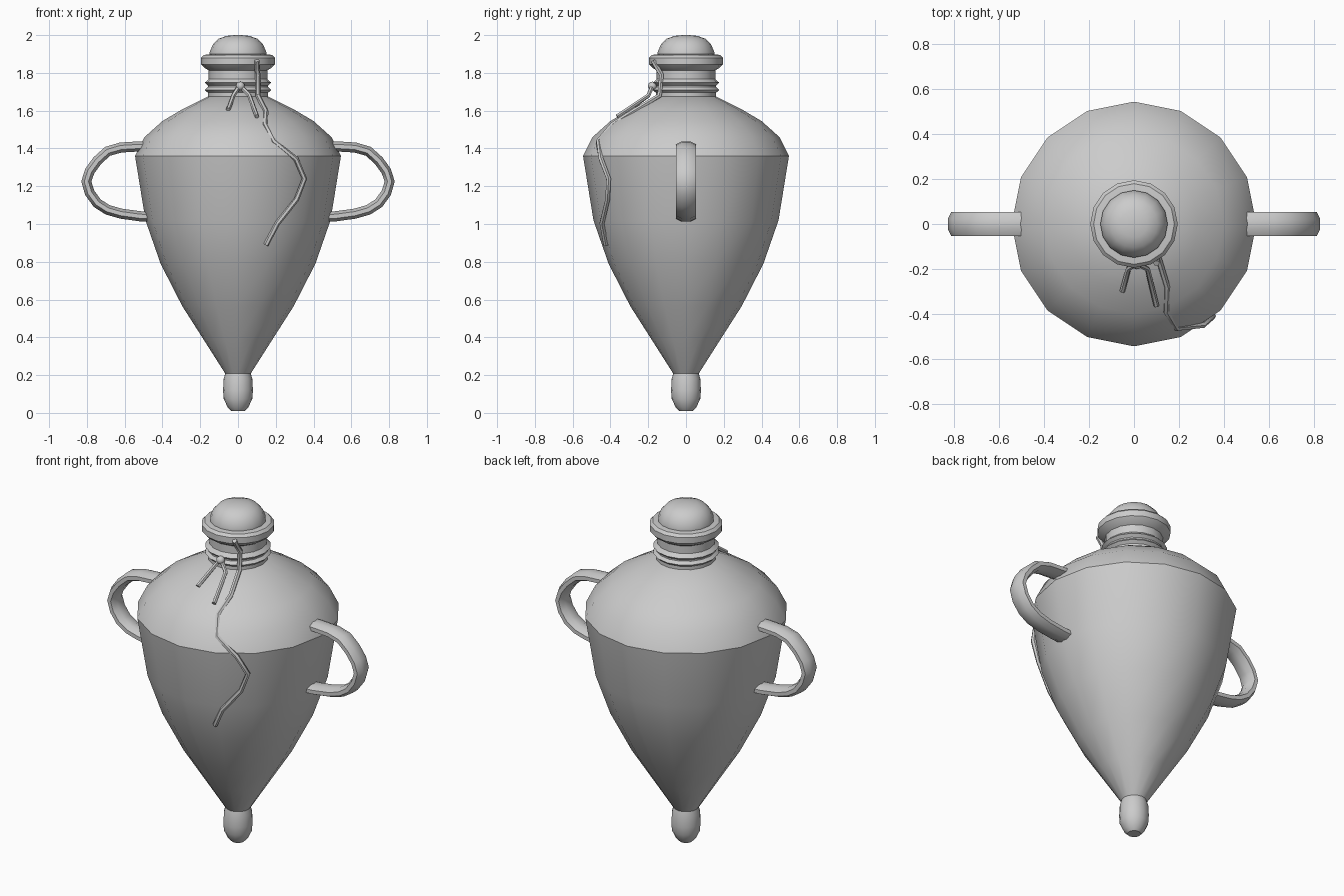
import bpy, bmesh, math
from mathutils import Vector

if "Cube" in bpy.data.objects:
    bpy.data.objects.remove(bpy.data.objects["Cube"])

clay = bpy.data.materials.new("grey clay")
clay.diffuse_color = (0.6, 0.6, 0.6, 1)
clay.use_nodes = True
clay.node_tree.nodes["Principled BSDF"].inputs["Base Color"].default_value = clay.diffuse_color


def finish(name, bm, angle=30):
    bmesh.ops.recalc_face_normals(bm, faces=bm.faces)
    me = bpy.data.meshes.new(name)
    bm.to_mesh(me)
    bm.free()
    me.materials.append(clay)
    ob = bpy.data.objects.new(name, me)
    bpy.context.collection.objects.link(ob)
    bpy.ops.object.select_all(action='DESELECT')
    ob.select_set(True)
    bpy.context.view_layer.objects.active = ob
    bpy.ops.object.shade_smooth_by_angle(angle=math.radians(angle))
    return ob


def skin(bm, rings, caps=True):
    """Bridge successive vertex rings with quads."""
    n = len(rings[0])
    for a, b in zip(rings, rings[1:]):
        for i in range(n):
            j = (i + 1) % n
            bm.faces.new((a[i], a[j], b[j], b[i]))
    if caps:
        bm.faces.new(rings[0])
        bm.faces.new(rings[-1])


def lathe(name, profile, sides=16, angle=30):
    bm = bmesh.new()
    rings = []
    for r, z in profile:
        rings.append([bm.verts.new((r * math.cos(t), r * math.sin(t), z))
                      for t in (2 * math.pi * i / sides for i in range(sides))])
    skin(bm, rings)
    return finish(name, bm, angle)


def tube(name, path, wide, thin, sides=8, side_hint=(0, 1, 0), turn=0.0):
    """Sweep an elliptical section along a path; 'wide' lies along the hint."""
    pts = [Vector(p) for p in path]
    bm = bmesh.new()
    rings = []
    for k, p in enumerate(pts):
        a = (p - pts[k - 1]).normalized() if k else Vector()
        b = (pts[k + 1] - p).normalized() if k < len(pts) - 1 else Vector()
        d = (a + b).normalized()
        u = Vector(side_hint)
        u = (u - d * u.dot(d)).normalized()
        v = d.cross(u)
        rings.append([bm.verts.new(p + u * wide * math.cos(t) + v * thin * math.sin(t))
                      for t in (2 * math.pi * i / sides + turn for i in range(sides))])
    skin(bm, rings)
    return finish(name, bm, 50)


# pointed foot knob
lathe("foot", [(0.035, 0.01), (0.055, 0.03), (0.076, 0.075), (0.079, 0.12),
               (0.076, 0.18), (0.066, 0.215)], angle=40)

# tapering body and rounded shoulder
lathe("body", [(0.06, 0.20), (0.07, 0.212), (0.18, 0.385), (0.295, 0.565), (0.41, 0.79),
               (0.49, 1.02), (0.545, 1.36)])
lathe("shoulder", [(0.545, 1.36), (0.495, 1.46), (0.40, 1.545), (0.29, 1.61), (0.16, 1.675)])

# neck with two cord rings
lathe("neck", [(0.16, 1.66), (0.16, 1.695), (0.176, 1.71), (0.16, 1.725),
               (0.16, 1.733), (0.176, 1.748), (0.155, 1.768), (0.155, 1.83)])

# flanged rim and domed stopper
lathe("rim", [(0.15, 1.81), (0.175, 1.825), (0.195, 1.845), (0.195, 1.88),
              (0.18, 1.895), (0.14, 1.90)])
lathe("stopper", [(0.15, 1.895), (0.15, 1.91), (0.133, 1.95), (0.105, 1.98),
                  (0.06, 1.996), (0.015, 2.0)])

# pair of loop handles
loop = [(0.47, 1.41), (0.52, 1.411), (0.62, 1.405), (0.69, 1.385), (0.745, 1.335),
        (0.785, 1.28), (0.803, 1.225), (0.785, 1.165), (0.745, 1.11),
        (0.69, 1.075), (0.62, 1.055), (0.52, 1.041), (0.45, 1.038)]
for side, label in ((1, "right"), (-1, "left")):
    tube("handle_" + label, [(side * x, 0, z) for x, z in loop], 0.058, 0.029,
         turn=math.pi / 8)

# long cord hanging over the shoulder
cord = [(0.10, -0.175, 1.865), (0.10, -0.155, 1.83), (0.105, -0.13, 1.79),
        (0.106, -0.14, 1.68), (0.148, -0.28, 1.595), (0.143, -0.39, 1.525),
        (0.19, -0.465, 1.437), (0.307, -0.45, 1.345), (0.352, -0.41, 1.24),
        (0.31, -0.415, 1.13), (0.21, -0.445, 1.005), (0.148, -0.425, 0.89)]
tube("long_cord", cord, 0.014, 0.014, 6, (1, 0, 0.2))

# knot and its two loose ends
bm = bmesh.new()
bmesh.ops.create_icosphere(bm, subdivisions=2, radius=0.024)
bmesh.ops.translate(bm, verts=bm.verts, vec=(0.012, -0.178, 1.73))
finish("knot", bm)
tube("left_cord_end", [(0.01, -0.175, 1.735), (-0.025, -0.20, 1.68), (-0.052, -0.30, 1.605)],
     0.012, 0.012, 6, (1, 0, 0))
tube("right_cord_end", [(0.01, -0.175, 1.735), (0.06, -0.20, 1.68), (0.10, -0.365, 1.57)],
     0.012, 0.012, 6, (1, 0, 0))
